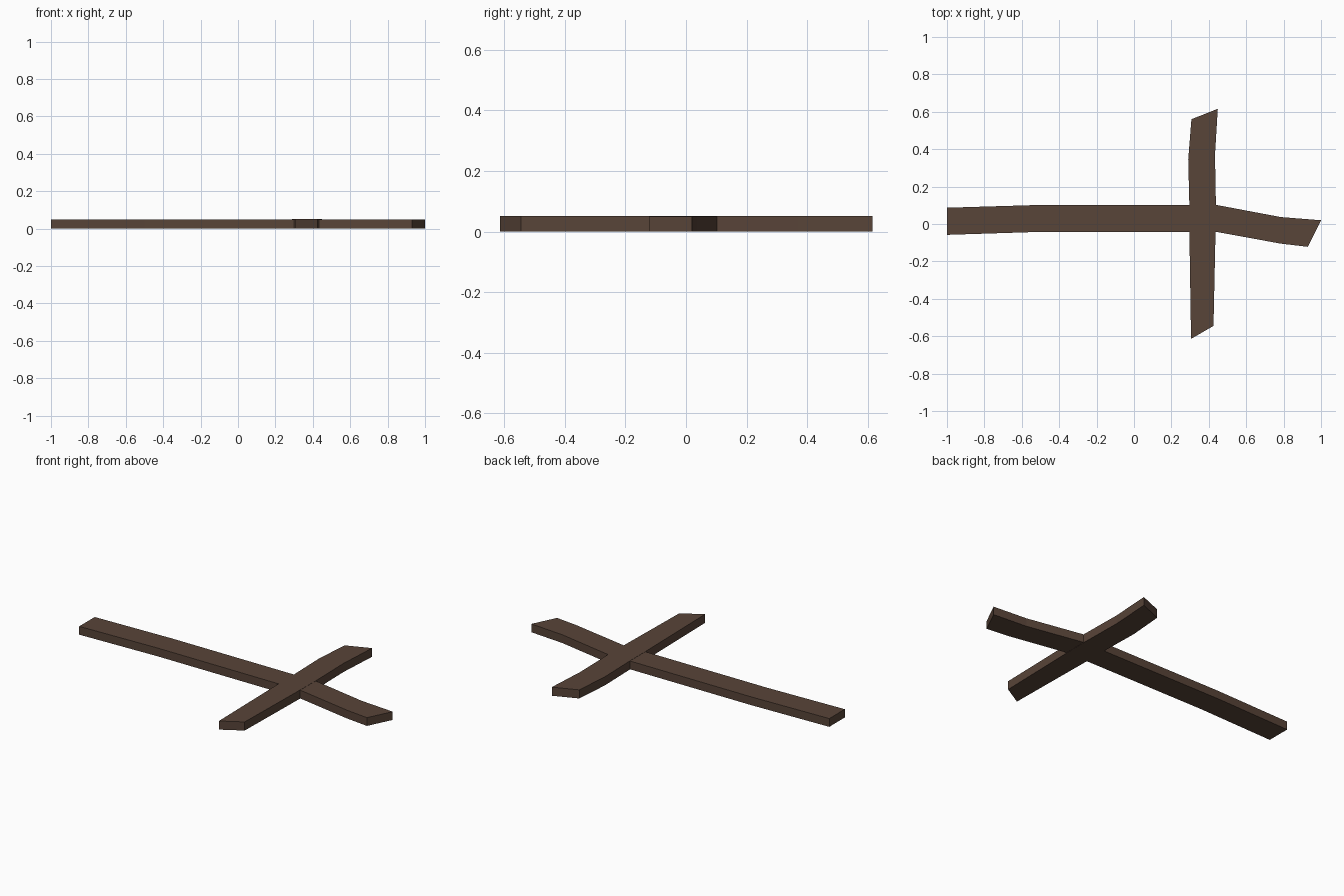
import bpy, bmesh

if "Cube" in bpy.data.objects:
    bpy.data.objects.remove(bpy.data.objects["Cube"])

wood = bpy.data.materials.new("dark brown wood")
wood.diffuse_color = (0.098, 0.058, 0.040, 1)
wood.use_nodes = True
wood.node_tree.nodes["Principled BSDF"].inputs["Base Color"].default_value = wood.diffuse_color


def plank(name, outline, z0, z1):
    """Extrude a flat outline from z0 up to z1."""
    bm = bmesh.new()
    base = bm.faces.new([bm.verts.new((x, y, z0)) for x, y in outline])
    top = bmesh.ops.extrude_face_region(bm, geom=[base], use_keep_orig=True)["geom"]
    for v in top:
        if isinstance(v, bmesh.types.BMVert):
            v.co.z = z1
    bmesh.ops.recalc_face_normals(bm, faces=bm.faces)
    mesh = bpy.data.meshes.new(name)
    bm.to_mesh(mesh)
    bm.free()
    mesh.materials.append(wood)
    obj = bpy.data.objects.new(name, mesh)
    bpy.context.collection.objects.link(obj)


# Long beam, bent near its slanted end
plank("long_beam", [
    (-1, -0.058), (-0.5, -0.042), (0.44, -0.042), (0.785, -0.105), (0.93, -0.122),
    (1, 0.02), (0.785, 0.037), (0.44, 0.102), (-0.5, 0.102), (-1, 0.087)],
    0.001, 0.050)

# Crossbar with slanted ends, a hair thicker than the beam
plank("crossbar", [
    (0.305, -0.614), (0.425, -0.545), (0.436, -0.04), (0.438, 0.10), (0.433, 0.37),
    (0.448, 0.616), (0.307, 0.56), (0.290, 0.345), (0.296, 0.10), (0.296, -0.04)],
    0.0, 0.051)
